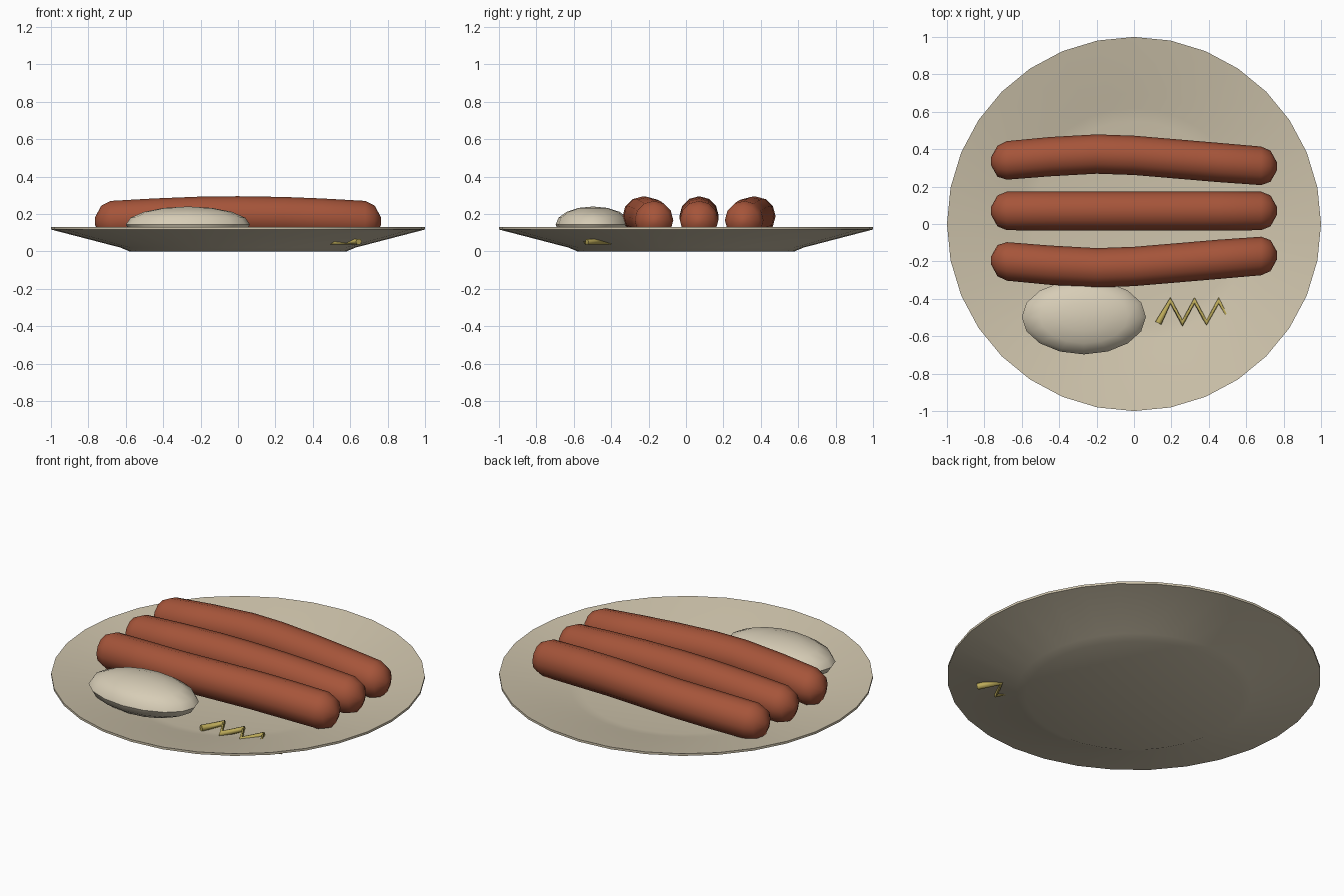
import bpy, bmesh, math
from mathutils import Vector

if "Cube" in bpy.data.objects:
    bpy.data.objects.remove(bpy.data.objects["Cube"])


def material(name, rgb):
    m = bpy.data.materials.new(name)
    m.diffuse_color = (*rgb, 1)
    m.use_nodes = True
    m.node_tree.nodes["Principled BSDF"].inputs["Base Color"].default_value = m.diffuse_color
    return m


CERAMIC = material("cream ceramic", (0.62, 0.55, 0.41))
POTATO = material("pale potato", (0.68, 0.61, 0.47))
MEAT = material("sausage brown", (0.38, 0.09, 0.042))
MUSTARD = material("mustard yellow", (0.50, 0.40, 0.10))


def loft(name, rings, mat, angle=40):
    """Skin a list of equal rings and cap both ends."""
    bm = bmesh.new()
    loops = [[bm.verts.new(p) for p in ring] for ring in rings]
    n = len(loops[0])
    for a, b in zip(loops, loops[1:]):
        for i in range(n):
            j = (i + 1) % n
            bm.faces.new((a[i], a[j], b[j], b[i]))
    bm.faces.new(loops[0][::-1])
    bm.faces.new(loops[-1])
    bmesh.ops.recalc_face_normals(bm, faces=bm.faces)
    me = bpy.data.meshes.new(name)
    bm.to_mesh(me)
    bm.free()
    me.materials.append(mat)
    ob = bpy.data.objects.new(name, me)
    bpy.context.collection.objects.link(ob)
    smooth(ob, angle)
    return ob


def smooth(ob, angle):
    bpy.ops.object.select_all(action='DESELECT')
    ob.select_set(True)
    bpy.context.view_layer.objects.active = ob
    bpy.ops.object.shade_smooth_by_angle(angle=math.radians(angle))


# plate: turned profile (radius, height), underside first, then rim and well
profile = [(0.58, 0), (0.63, 0.021), (1.0, 0.117), (1.0, 0.13),
           (0.70, 0.07), (0.62, 0.05), (0.55, 0.037)]
N = 32
loft("plate", [[(r * math.cos(2 * math.pi * i / N), r * math.sin(2 * math.pi * i / N), z)
                for i in range(N)] for r, z in profile], CERAMIC)

# sausages: (x, radius, centre height, sideways bend) along the length
stations = [(-0.765, 0.02, 0.162, 0.265), (-0.73, 0.083, 0.163, 0.266),
            (-0.68, 0.103, 0.167, 0.270), (-0.45, 0.105, 0.178, 0.290),
            (-0.20, 0.105, 0.188, 0.304), (0.0, 0.105, 0.190, 0.297),
            (0.25, 0.105, 0.186, 0.276), (0.45, 0.105, 0.178, 0.259),
            (0.68, 0.103, 0.167, 0.241), (0.73, 0.083, 0.163, 0.239),
            (0.765, 0.02, 0.162, 0.238)]
for name, side in (("front_sausage", -1), ("middle_sausage", 0), ("back_sausage", 1)):
    rings = []
    for x, r, z, bend in stations:
        c = Vector((x, 0.07 + side * bend, z))
        rings.append([c + Vector((0, r * math.cos(t * math.pi / 6), r * math.sin(t * math.pi / 6)))
                      for t in range(12)])
    loft(name, rings, MEAT, 60)

# potato: flattened low-poly ball
bpy.ops.mesh.primitive_uv_sphere_add(segments=16, ring_count=8, location=(-0.268, -0.497, 0.143))
potato = bpy.context.object
potato.name = "potato"
potato.scale = (0.332, 0.2, 0.097)
bpy.ops.object.transform_apply(location=False, rotation=False, scale=True)
potato.data.materials.append(POTATO)
smooth(potato, 40)

# mustard: zigzag tube that runs on through the plate's slope
cu = bpy.data.curves.new("mustard_zigzag", 'CURVE')
cu.dimensions = '3D'
cu.bevel_depth = 0.018
cu.bevel_resolution = 1
cu.use_fill_caps = True
sp = cu.splines.new('POLY')
sp.points.add(8)
for i, p in enumerate(sp.points):
    p.co = (0.13 + 0.0645 * i, -0.41 if i % 2 else -0.53, 0.052, 1)
cu.materials.append(MUSTARD)
bpy.context.collection.objects.link(bpy.data.objects.new("mustard_zigzag", cu))
